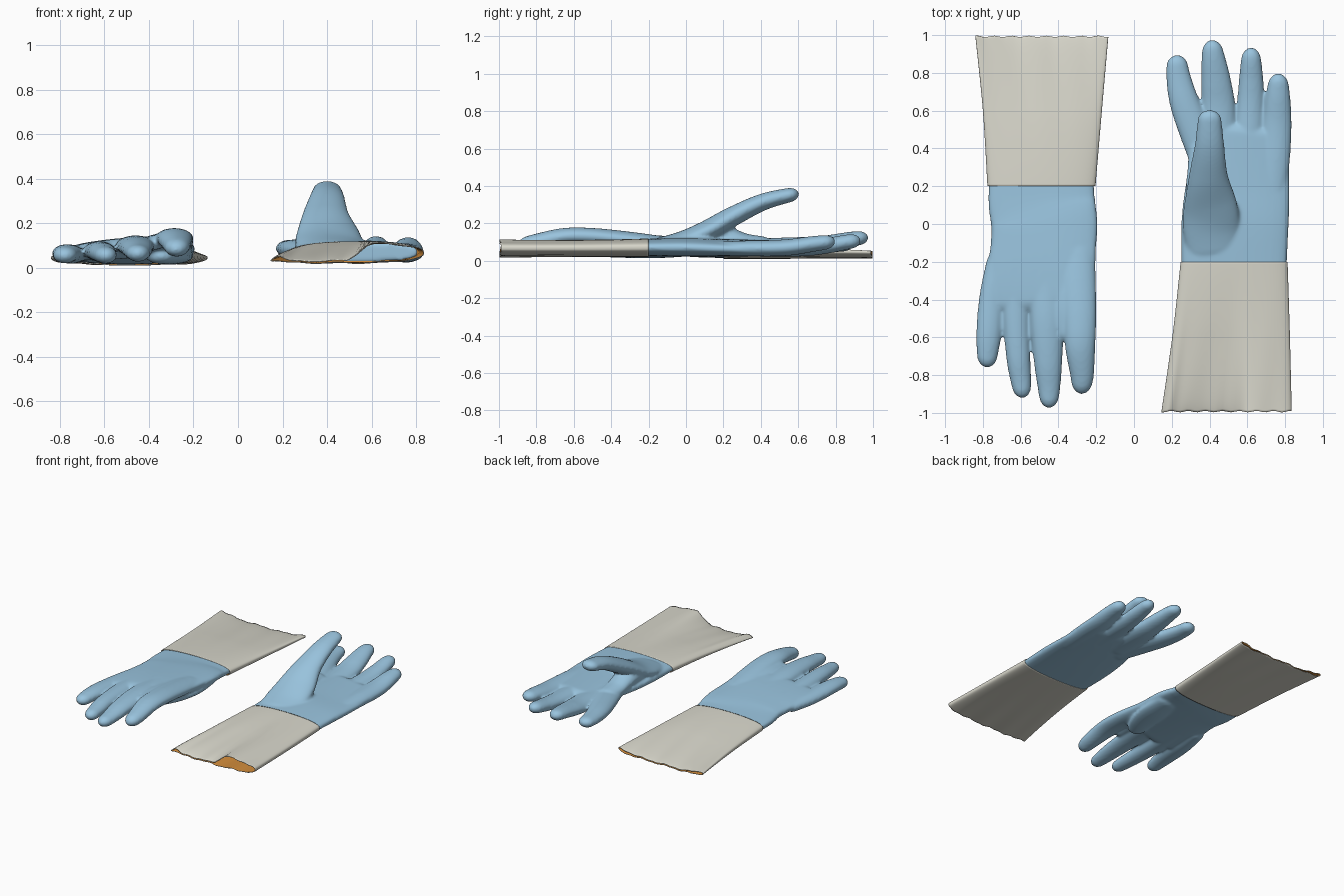
import bpy, bmesh, math
from mathutils import Vector

if "Cube" in bpy.data.objects:
    bpy.data.objects.remove(bpy.data.objects["Cube"])


def material(name, rgb):
    m = bpy.data.materials.new(name)
    m.use_nodes = True
    m.diffuse_color = (*rgb, 1)
    m.node_tree.nodes["Principled BSDF"].inputs["Base Color"].default_value = (*rgb, 1)
    return m


blue = material("blue_rubber", (0.32, 0.55, 0.73))
cream = material("cream_cuff", (0.69, 0.68, 0.60))
orange = material("orange_lining", (0.66, 0.27, 0.045))


def spline(keys, n):
    """Smoothly interpolate rows of (x, y, z, half width, half thickness)."""
    rows = []
    last = len(keys) - 1
    for i in range(n + 1):
        s = i / n * last
        k = min(int(s), last - 1)
        t = s - k
        a, b, c, d = (keys[max(0, min(last, k + j))] for j in (-1, 0, 1, 2))
        rows.append([0.5 * (2 * q + (r - p) * t + (2 * p - 5 * q + 4 * r - w) * t * t
                            + (3 * q - p - 3 * r + w) * t ** 3)
                     for p, q, r, w in zip(a, b, c, d)])
    return rows


def flat_sin(a, power):
    return math.copysign(abs(math.sin(a)) ** power, math.sin(a))


def skin(bm, rings, caps):
    """Bridge rings of points with quads."""
    loops = [[bm.verts.new(p) for p in ring] for ring in rings]
    count = len(loops[0])
    faces = []
    for lo, hi in zip(loops, loops[1:]):
        for j in range(count):
            k = (j + 1) % count
            faces.append(bm.faces.new((lo[j], lo[k], hi[k], hi[j])))
    if caps:
        faces += [bm.faces.new(loops[0][::-1]), bm.faces.new(loops[-1])]
    bmesh.ops.recalc_face_normals(bm, faces=faces)


def limb(bm, keys, power=1.0, round_start=True, roll=0.0, n=48, sides=32):
    """Closed tapered tube with a domed tip."""
    rows = spline(keys, n)
    centres = [Vector(r[:3]) for r in rows]
    rings = []
    for i, (c, row) in enumerate(zip(centres, rows)):
        rx, rz = row[3:]
        tangent = (centres[min(i + 1, n)] - centres[max(i - 1, 0)]).normalized()
        side = tangent.cross(Vector((0, 0, 1))).normalized()
        up = side.cross(tangent)
        dome = 1.4 * min(rx, rz)
        gap = (c - centres[-1]).length
        if round_start:
            gap = min(gap, (c - centres[0]).length)
        f = 1.0
        if gap < dome:
            f = max(0.08, math.sqrt(1 - (1 - gap / dome) ** 2))
        ring = []
        for j in range(sides):
            a = math.tau * j / sides
            p = c + side * (rx * f * math.cos(a)) + up * (rz * f * flat_sin(a, power))
            p.z += roll * (p.x - c.x) * i / n
            ring.append(p)
        rings.append(ring)
    skin(bm, rings, True)


def finish(name, bm, mats):
    mesh = bpy.data.meshes.new(name)
    bm.to_mesh(mesh)
    bm.free()
    for m in mats:
        mesh.materials.append(m)
    for p in mesh.polygons:
        p.use_smooth = True
    ob = bpy.data.objects.new(name, mesh)
    bpy.context.collection.objects.link(ob)
    return ob


def hand(name, palm, digits, roll):
    """Palm and digits fused into one soft skin."""
    bm = bmesh.new()
    limb(bm, palm, 0.7, False, roll)
    for keys in digits:
        limb(bm, keys)
    ob = finish(name, bm, [blue])
    fuse = ob.modifiers.new("fuse", 'REMESH')
    fuse.mode = 'VOXEL'
    fuse.voxel_size = 0.009
    fuse.use_smooth_shade = True
    soft = ob.modifiers.new("soften", 'SMOOTH')
    soft.factor = 0.5
    soft.iterations = 8


def cuff(name, keys, lobe, n=40, sides=96):
    """Hollow sleeve that collapses towards the open rim, lined inside."""
    out = math.copysign(1, keys[-1][1])
    rings = []
    for i, (x, y, z, rx, rz) in enumerate(spline(keys, n)):
        s = (i / n) ** 2
        ring = []
        for j in range(sides):
            a = math.tau * j / sides
            u = math.cos(a)
            h = -1 + (flat_sin(a, 0.7) + 1) * (1 - s + s * lobe(u))
            fold = 0.004 * s * math.sin(11 * u + 3 * i / n) * abs(math.sin(a))
            wave = 0.004 * s ** 4 * math.sin(24 * u)
            ring.append((x + rx * u, y + out * wave, z + rz * h + fold))
        rings.append(ring)
    bm = bmesh.new()
    skin(bm, rings, False)
    ob = finish(name, bm, [cream, orange])
    wall = ob.modifiers.new("lining", 'SOLIDIFY')
    wall.thickness = 0.004
    wall.offset = -1
    wall.material_offset = 1

    # lining sheet closing the sleeve just in front of the hand
    bm = bmesh.new()
    bm.faces.new([bm.verts.new(p) for p in rings[3]])
    finish(name + "_lining_end", bm, [orange])


def one_sided(u):
    """Right half stays open, the left half collapses."""
    t = max(0, min(1, (u + 0.05) / 0.4))
    return 0.14 + 0.9 * t * t * (3 - 2 * t) + 0.35 * math.exp(-((u + 0.9) / 0.1) ** 2)


def both_ends(u):
    return 0.17 + 0.7 * u ** 4


# Palm-up glove with raised thumb
hand("palm_up_hand",
     [(.53, -.24, .07, .278, .046), (.535, 0, .073, .285, .05), (.55, .2, .07, .275, .046),
      (.575, .38, .068, .25, .043), (.59, .53, .068, .23, .04)],
     [  # thumb, web, index, middle, ring, little
         [(.43, -.19, .075, .13, .036), (.41, -.03, .105, .152, .05), (.405, .1, .155, .142, .055),
          (.394, .25, .237, .105, .053), (.4, .42, .317, .078, .045), (.4, .605, .362, .058, .036)],
         [(.4, .02, .1, .12, .05), (.36, .18, .135, .085, .055), (.36, .32, .1, .075, .045),
          (.36, .46, .085, .07, .04)],
         [(.42, .25, .07, .09, .042), (.32, .5, .078, .085, .045), (.265, .65, .082, .078, .045),
          (.235, .78, .085, .065, .04), (.225, .895, .09, .05, .036)],
         [(.45, .3, .065, .09, .04), (.447, .6, .07, .09, .045), (.435, .75, .09, .08, .045),
          (.42, .88, .115, .063, .04), (.41, .975, .125, .045, .036)],
         [(.6, .3, .065, .08, .04), (.615, .6, .066, .073, .043), (.62, .75, .08, .066, .042),
          (.62, .86, .1, .055, .04), (.62, .935, .11, .042, .036)],
         [(.73, .12, .065, .07, .035), (.748, .33, .066, .077, .042), (.757, .53, .07, .078, .044),
          (.762, .68, .09, .065, .042), (.765, .798, .105, .045, .036)],
     ], -0.04)
cuff("palm_up_cuff",
     [(.53, -.2, .07, .283, .049), (.515, -.58, .067, .31, .046), (.49, -.993, .065, .345, .045)],
     one_sided)

# Palm-down glove with thumb tucked under
hand("palm_down_hand",
     [(-.49, .24, .06, .278, .045), (-.489, .12, .064, .283, .047), (-.475, 0, .074, .282, .05),
      (-.48, -.12, .081, .28, .05), (-.49, -.24, .086, .287, .049), (-.5, -.35, .088, .29, .047),
      (-.49, -.46, .088, .28, .044)],
     [  # thumb, web, index, middle, ring, little
         [(-.3, .06, .065, .09, .038), (-.3, -.13, .055, .1, .04), (-.32, -.29, .053, .085, .038),
          (-.37, -.44, .053, .055, .034)],
         [(-.37, -.25, .1, .05, .035), (-.37, -.45, .115, .05, .035), (-.368, -.62, .112, .04, .03)],
         [(-.3, -.08, .085, .09, .04), (-.297, -.3, .11, .096, .045), (-.287, -.5, .13, .088, .045),
          (-.285, -.65, .13, .08, .045), (-.275, -.8, .1, .063, .044), (-.28, -.9, .078, .045, .036)],
         [(-.46, -.22, .09, .09, .042), (-.46, -.5, .1, .089, .045), (-.455, -.72, .088, .076, .045),
          (-.45, -.87, .07, .06, .04), (-.45, -.975, .06, .042, .036)],
         [(-.62, -.2, .075, .075, .042), (-.623, -.5, .075, .07, .045), (-.613, -.7, .07, .064, .045),
          (-.6, -.82, .06, .056, .04), (-.587, -.922, .052, .042, .036)],
         [(-.72, -.15, .06, .05, .035), (-.75, -.38, .06, .068, .042), (-.77, -.6, .064, .066, .041),
          (-.78, -.76, .052, .045, .036)],
     ], 0.1)
cuff("palm_down_cuff",
     [(-.49, .2, .06, .286, .05), (-.485, .6, .055, .315, .044), (-.488, .993, .05, .352, .035)],
     both_ends)
